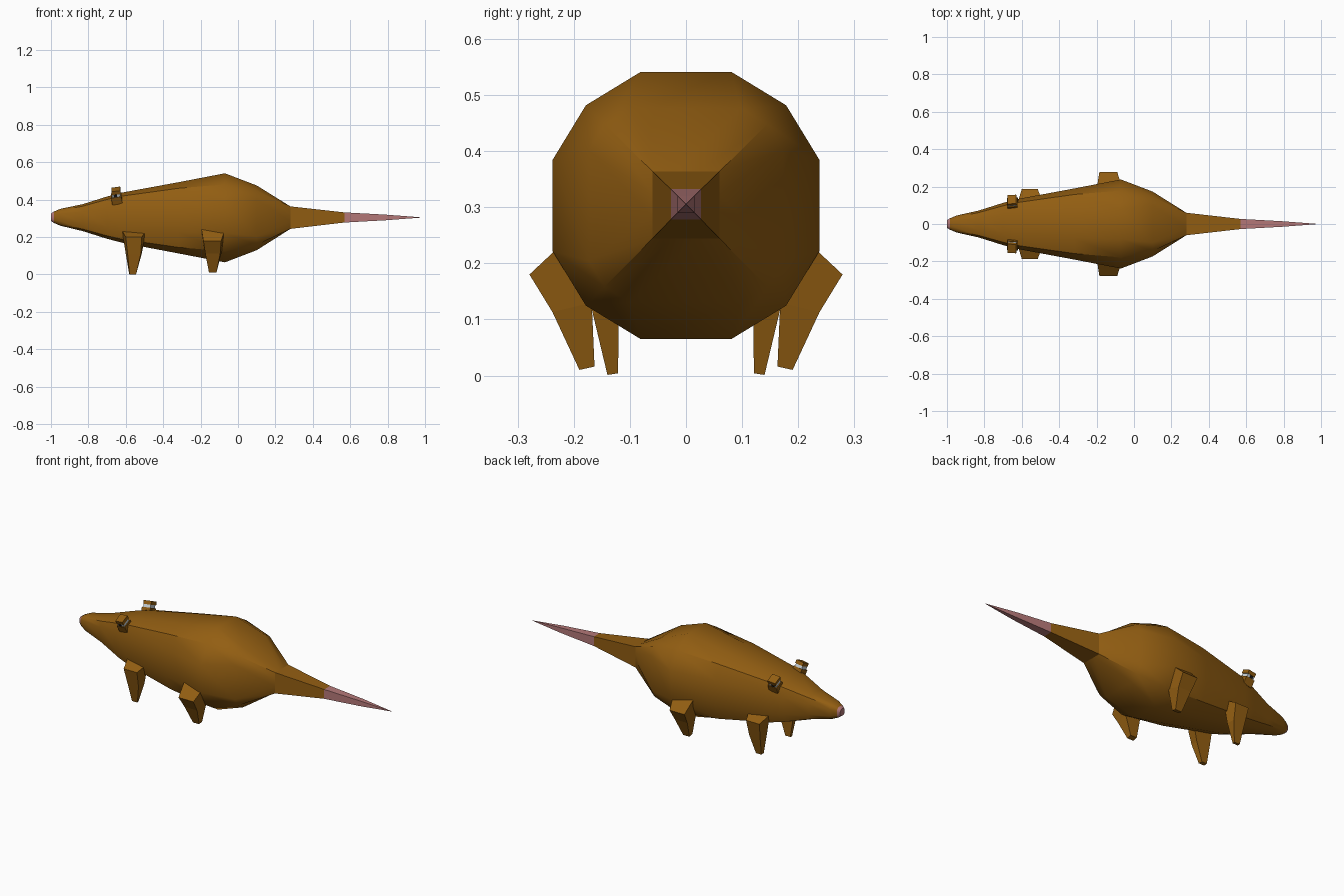
import bpy, bmesh, math
from mathutils import Vector, Matrix

if "Cube" in bpy.data.objects:
    bpy.data.objects.remove(bpy.data.objects["Cube"])


def material(name, rgb):
    m = bpy.data.materials.new(name)
    m.diffuse_color = (*rgb, 1)
    m.use_nodes = True
    m.node_tree.nodes["Principled BSDF"].inputs["Base Color"].default_value = m.diffuse_color
    return m


BROWN = material("brown_fur", (0.29, 0.112, 0.006))
PINK = material("pink_skin", (0.46, 0.19, 0.19))
WHITE = material("eye_white", (0.62, 0.68, 0.72))
BLACK = material("pupil_black", (0.01, 0.01, 0.01))


def finish(bm, name, mats, smooth=False):
    bmesh.ops.remove_doubles(bm, verts=bm.verts, dist=0.0005)
    bmesh.ops.recalc_face_normals(bm, faces=bm.faces)
    me = bpy.data.meshes.new(name)
    bm.to_mesh(me)
    bm.free()
    for m in mats:
        me.materials.append(m)
    ob = bpy.data.objects.new(name, me)
    bpy.context.collection.objects.link(ob)
    if smooth:
        bpy.ops.object.select_all(action='DESELECT')
        ob.select_set(True)
        bpy.context.view_layer.objects.active = ob
        bpy.ops.object.shade_smooth_by_angle(angle=math.radians(35))
    return ob


def loft(rings):
    """Join rings of points with quads and cap both ends."""
    bm = bmesh.new()
    rows = [[bm.verts.new(p) for p in r] for r in rings]
    n = len(rows[0])
    for a, b in zip(rows, rows[1:]):
        for i in range(n):
            j = (i + 1) % n
            bm.faces.new((a[i], a[j], b[j], b[i]))
    bm.faces.new(rows[0])
    bm.faces.new(rows[-1])
    return bm


def section(x, z, r, flat, corner):
    """Twelve-sided ring: flat sides with one chamfer point per corner."""
    quarter = [(1, flat), (corner, corner), (flat, 1)]
    pts = []
    for k in range(4):
        for a, b in quarter:
            for _ in range(k):
                a, b = -b, a
            pts.append((x, a * r, z + b * r))
    return pts


# Body: x, centre height, half size, flat fraction, corner fraction
BODY = [(-1.00, 0.306, 0.020, 0.45, 0.78),
        (-0.985, 0.306, 0.030, 0.45, 0.80),
        (-0.95, 0.306, 0.045, 0.45, 0.82),
        (-0.83, 0.304, 0.072, 0.45, 0.85),
        (-0.70, 0.304, 0.113, 0.45, 0.86),
        (-0.62, 0.304, 0.134, 0.45, 0.86),
        (-0.32, 0.303, 0.190, 0.40, 0.83),
        (-0.07, 0.303, 0.238, 0.34, 0.75),
        (0.10, 0.303, 0.173, 0.57, 0.84),
        (0.28, 0.304, 0.060, 0.34, 1.00)]
bm = loft([section(*s) for s in BODY])
bm.faces.ensure_lookup_table()
for f in bm.faces:  # nose tip
    if f.calc_center_median().x < -0.99:
        f.material_index = 1
finish(bm, "body", [BROWN, PINK], smooth=True)

# Tail: square, furry root and bare end
TAIL = [(0.28, 0.304, 0.060), (0.57, 0.305, 0.027),
        (0.79, 0.305, 0.015), (0.98, 0.305, 0.0006)]
bm = loft([[(x, sy * r, z + sz * r) for sy, sz in
            ((1, 1), (-1, 1), (-1, -1), (1, -1))] for x, z, r in TAIL])
for f in bm.faces:
    if f.calc_center_median().x > 0.57:
        f.material_index = 1
finish(bm, "tail", [BROWN, PINK])

# Legs: each ring is inner y, inner z, outer y, outer z, and its x ranges
FRONT = [(0.120, 0.235, -0.62, -0.49, 0.187, 0.20, -0.60, -0.515),
         (0.120, 0.11, -0.60, -0.515, 0.166, 0.11, -0.59, -0.52),
         (0.121, 0.004, -0.582, -0.55, 0.140, 0.001, -0.58, -0.545)]
REAR = [(0.215, 0.24, -0.195, -0.07, 0.279, 0.18, -0.185, -0.09),
        (0.168, 0.13, -0.18, -0.085, 0.238, 0.113, -0.175, -0.095),
        (0.163, 0.016, -0.155, -0.115, 0.190, 0.010, -0.155, -0.115)]
for side, label in ((-1, "right"), (1, "left")):
    for kind, rows in (("front", FRONT), ("rear", REAR)):
        rings = [[(ia, side * yi, zi), (ib, side * yi, zi),
                  (ob, side * yo, zo), (oa, side * yo, zo)]
                 for yi, zi, ia, ib, yo, zo, oa, ob in rows]
        finish(loft(rings), f"{kind}_leg_{label}", [BROWN])

    # Eyes: eyeball between two lids, leaning outwards
    turn = (Matrix.Translation((-0.65, side * 0.115, 0.42))
            @ Matrix.Rotation(math.radians(-25 * side), 4, 'X')
            @ Matrix.Rotation(math.radians(-8), 4, 'Y'))
    for part, size, off, mat in (
            ("lower_lid", (0.055, 0.055, 0.042), (0, 0, -0.017), BROWN),
            ("eyeball", (0.044, 0.046, 0.020), (0, 0, 0.010), WHITE),
            ("pupil", (0.018, 0.005, 0.016), (-0.004, side * 0.0235, 0.011), BLACK),
            ("upper_lid", (0.048, 0.052, 0.020), (0.002, 0, 0.030), BROWN)):
        bm = bmesh.new()
        bmesh.ops.create_cube(bm, size=1)
        for v in bm.verts:
            p = Vector([c * s + o for c, s, o in zip(v.co, size, off)])
            v.co = turn @ p
        finish(bm, f"{part}_{label}", [mat])
